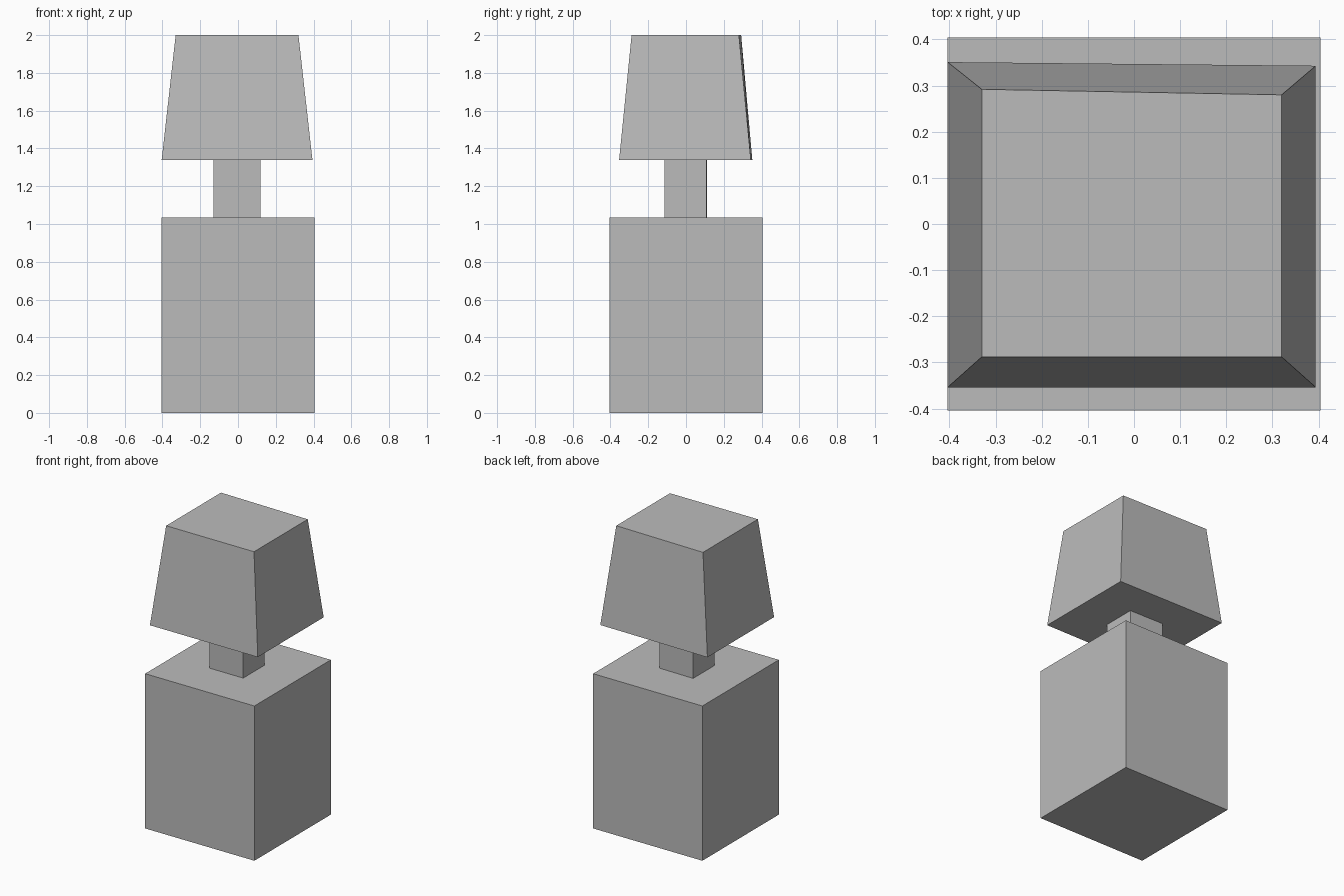
import bpy
import bmesh

# Remove the default cube
cube = bpy.data.objects.get("Cube")
if cube:
    bpy.data.objects.remove(cube, do_unlink=True)

# Single flat grey
grey = bpy.data.materials.new("plain grey")
grey.use_nodes = True
colour = (0.5, 0.5, 0.5, 1)
grey.diffuse_color = colour
grey.node_tree.nodes["Principled BSDF"].inputs["Base Color"].default_value = colour


def outline(left, right, front, back_right, back_left):
    """Four-cornered outline whose back edge may run slightly askew."""
    return [(left, front), (right, front), (right, back_right), (left, back_left)]


def block(name, bottom, z_bottom, top, z_top):
    """Closed flat-sided block between two four-cornered outlines."""
    bm = bmesh.new()
    low = [bm.verts.new((x, y, z_bottom)) for x, y in bottom]
    high = [bm.verts.new((x, y, z_top)) for x, y in top]
    bm.faces.new(low[::-1])
    bm.faces.new(high)
    for i in range(4):
        j = (i + 1) % 4
        bm.faces.new((low[i], low[j], high[j], high[i]))
    mesh = bpy.data.meshes.new(name)
    bm.to_mesh(mesh)
    bm.free()
    mesh.materials.append(grey)
    obj = bpy.data.objects.new(name, mesh)
    bpy.context.collection.objects.link(obj)
    return obj


# Square base
base = outline(-0.404, 0.404, -0.404, 0.404, 0.404)
block("base", base, 0, base, 1.035)

# Thin neck
neck = outline(-0.131, 0.119, -0.115, 0.108, 0.112)
block("neck", neck, 1.035, neck, 1.34)

# Tapered shade with a slightly skewed back
block("shade",
      outline(-0.404, 0.394, -0.354, 0.343, 0.351), 1.34,
      outline(-0.33, 0.32, -0.288, 0.28, 0.292), 2.0)
